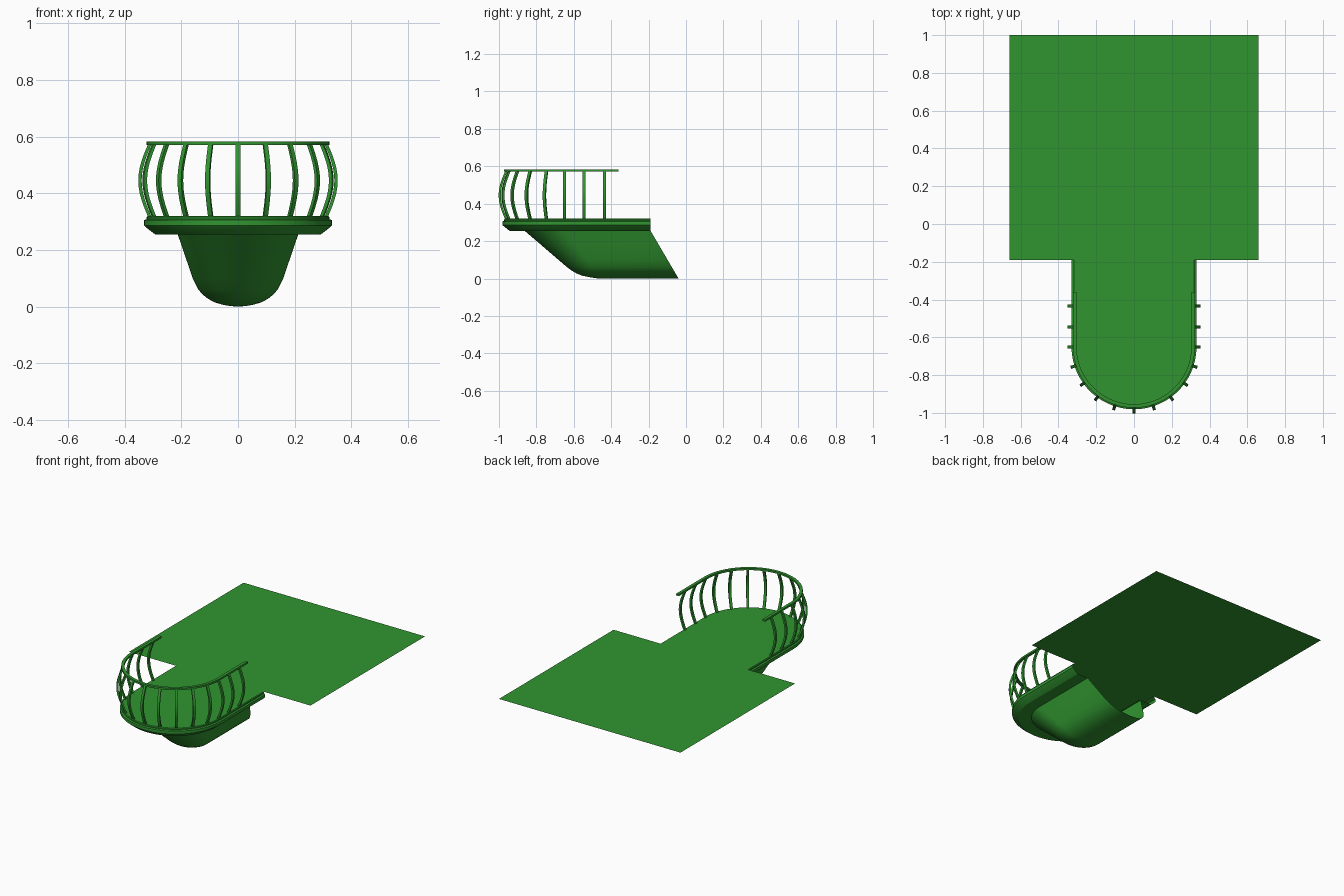
import bpy, bmesh, math
from mathutils import Vector

if "Cube" in bpy.data.objects:
    bpy.data.objects.remove(bpy.data.objects["Cube"])

green = bpy.data.materials.new("green_paint")
green.diffuse_color = (0.03, 0.30, 0.03, 1)
green.use_nodes = True
green.node_tree.nodes["Principled BSDF"].inputs["Base Color"].default_value = green.diffuse_color

CY, BACK, FLOOR = -0.65, -0.19, 0.32   # bow centre, wall line, floor height


def u_ring(r, z, cy=CY, back=BACK, n=30):
    """U-shaped outline: right side, half circle at the front, left side."""
    arc = [(r * math.cos(math.pi * i / n), cy - r * math.sin(math.pi * i / n), z)
           for i in range(n + 1)]
    return [(r, back, z)] + arc + [(-r, back, z)]


def finish(name, bm, solid=False, angle=35):
    bmesh.ops.remove_doubles(bm, verts=bm.verts, dist=1e-5)
    if solid:
        bmesh.ops.recalc_face_normals(bm, faces=bm.faces)
    me = bpy.data.meshes.new(name)
    bm.to_mesh(me)
    bm.free()
    ob = bpy.data.objects.new(name, me)
    bpy.context.collection.objects.link(ob)
    me.materials.append(green)
    bpy.ops.object.select_all(action='DESELECT')
    ob.select_set(True)
    bpy.context.view_layer.objects.active = ob
    bpy.ops.object.shade_smooth_by_angle(angle=math.radians(angle))
    return ob


def loft(bm, rings):
    """Skin neighbouring outlines with quads."""
    vs = [[bm.verts.new(p) for p in ring] for ring in rings]
    for a, b in zip(vs, vs[1:]):
        for i in range(len(a) - 1):
            bm.faces.new((a[i], a[i + 1], b[i + 1], b[i]))
    return vs


# Flat floor sheet behind the balcony
bm = bmesh.new()
bm.faces.new([bm.verts.new((x, y, FLOOR)) for x, y in
              ((-0.66, BACK), (0.66, BACK), (0.66, 1), (-0.66, 1))])
finish("room_floor", bm)

# Balcony deck with moulded rim
bm = bmesh.new()
profile = [(0.318, FLOOR), (0.322, 0.316), (0.322, 0.309), (0.331, 0.305),
           (0.331, 0.286), (0.326, 0.281), (0.297, 0.258), (0.29, 0.254), (0.205, 0.254)]
vs = loft(bm, [u_ring(r, z) for r, z in profile])
bm.faces.new(list(reversed(vs[0])))
finish("balcony_deck", bm, angle=25)

# Tapered corbel, open at its slanted back: radius, height, front y
bm = bmesh.new()
levels = [(0.213, 0.256, -0.864), (0.187, 0.18, -0.775), (0.16, 0.1, -0.682),
          (0.14, 0.06, -0.635), (0.125, 0.043, -0.612), (0.105, 0.027, -0.585),
          (0.082, 0.015, -0.555), (0.056, 0.007, -0.515), (0.028, 0.002, -0.485),
          (0.0, 0.0, -0.46)]
loft(bm, [u_ring(r, z, front + r, -0.04 - 0.15 * z / 0.256) for r, z, front in levels])
finish("corbel", bm, angle=50)

# Handrail: flat bar following the deck edge
bm = bmesh.new()
bar = [(0.323, 0.583), (0.323, 0.571), (0.304, 0.571), (0.304, 0.583), (0.323, 0.583)]
vs = loft(bm, [u_ring(r, z, back=-0.36) for r, z in bar])
for end in (0, -1):
    bm.faces.new([ring[end] for ring in vs[:4]])
finish("handrail", bm, solid=True)

# Bowed balusters around the edge
stations = [(CY, math.radians(18 * i)) for i in range(11)]
stations += [(CY + d, a) for d in (0.105, 0.215) for a in (0, math.pi)]
bm = bmesh.new()
for cy, a in stations:
    out = Vector((math.cos(a), -math.sin(a), 0))
    side = Vector((-out.y, out.x, 0)) * 0.008
    rings = []
    for k in range(13):
        t = k / 12
        r = 0.310 + 0.036 * math.sin(math.pi * t)
        mid = Vector((0, cy, 0.314 + 0.262 * t))
        inner, outer = mid + out * (r - 0.006), mid + out * (r + 0.006)
        sq = [inner - side, outer - side, outer + side, inner + side]
        rings.append(sq + sq[:1])
    vs = loft(bm, rings)
    for ring in (vs[0], vs[-1]):
        bm.faces.new(ring[:4])
finish("balusters", bm, solid=True)
